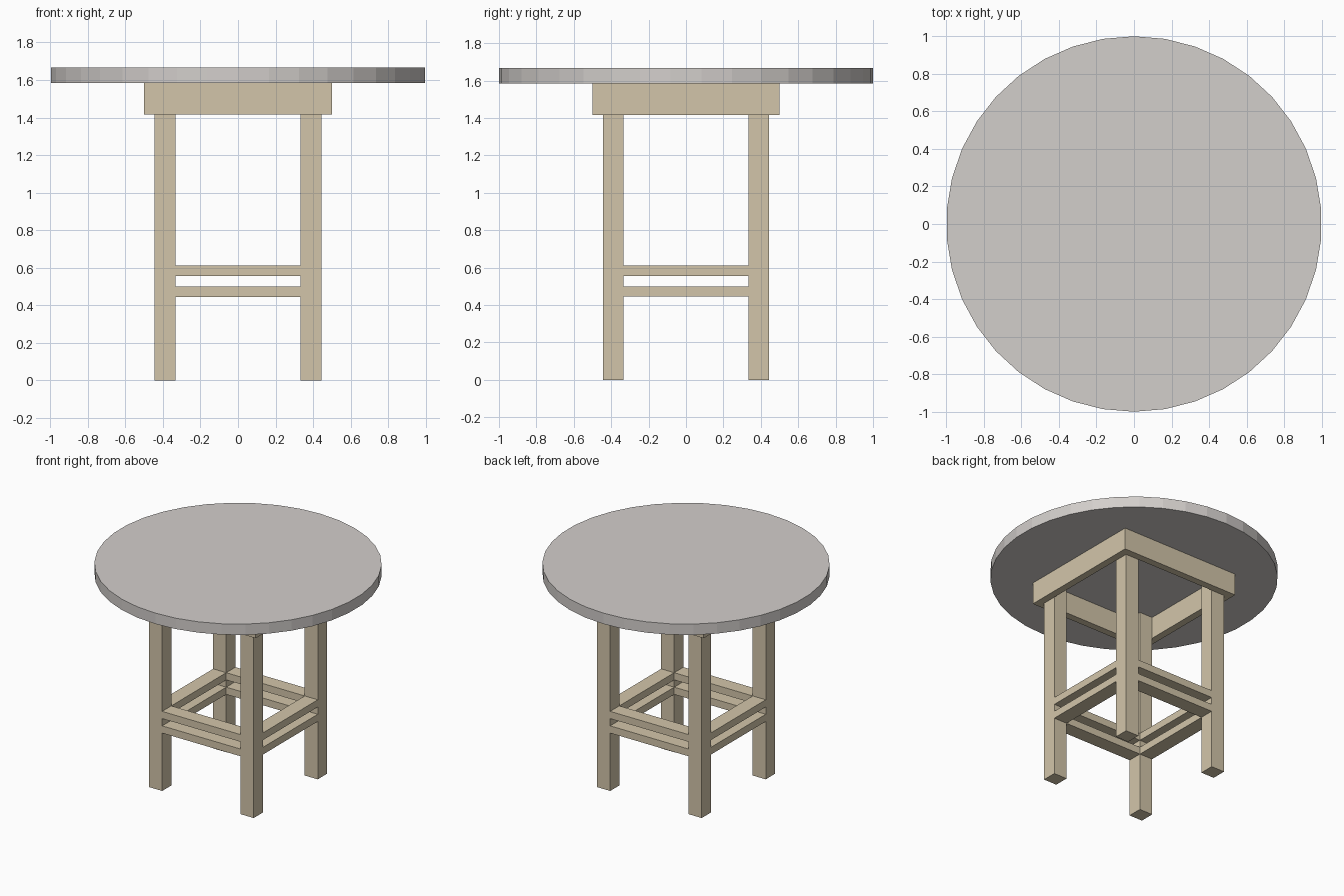
import bpy

cube = bpy.data.objects.get("Cube")
if cube:
    bpy.data.objects.remove(cube, do_unlink=True)

U = 1 / 18  # design module; every part is a multiple of it


def make_material(name, rgb):
    mat = bpy.data.materials.new(name)
    mat.use_nodes = True
    colour = (*rgb, 1)
    mat.diffuse_color = colour
    mat.node_tree.nodes["Principled BSDF"].inputs["Base Color"].default_value = colour
    return mat


wood = make_material("pale wood", (0.65, 0.56, 0.40))
stone = make_material("grey top", (0.65, 0.62, 0.60))


def box(name, centre, size):
    """Wooden block, centre and size given in modules."""
    bpy.ops.mesh.primitive_cube_add(size=1, location=[c * U for c in centre])
    obj = bpy.context.object
    obj.name = name
    obj.scale = [s * U for s in size]
    bpy.ops.object.transform_apply(location=False, rotation=False, scale=True)
    obj.data.materials.append(wood)


# Round table top
bpy.ops.mesh.primitive_cylinder_add(vertices=38, radius=1, depth=1.5 * U,
                                    location=(0, 0, 29.25 * U))
top = bpy.context.object
top.name = "table_top"
top.data.materials.append(stone)

# Square legs, running up inside the apron
for sx, side in ((-1, "right"), (1, "left")):
    for sy, end in ((-1, "front"), (1, "back")):
        box(f"{end}_{side}_leg", (7 * sx, 7 * sy, 14.25), (2, 2, 28.5))

# Apron boards and paired stretchers on each side
for s, end, side in ((-1, "front", "right"), (1, "back", "left")):
    box(f"{end}_apron", (0, 8.5 * s, 27), (18, 1, 3))
    box(f"{side}_apron", (8.5 * s, 0, 27), (1, 16, 3))
    for z, level in ((8.5, "lower"), (10.5, "upper")):
        box(f"{end}_{level}_stretcher", (0, 7 * s, z), (12, 2, 1))
        box(f"{side}_{level}_stretcher", (7 * s, 0, z), (2, 12, 1))
